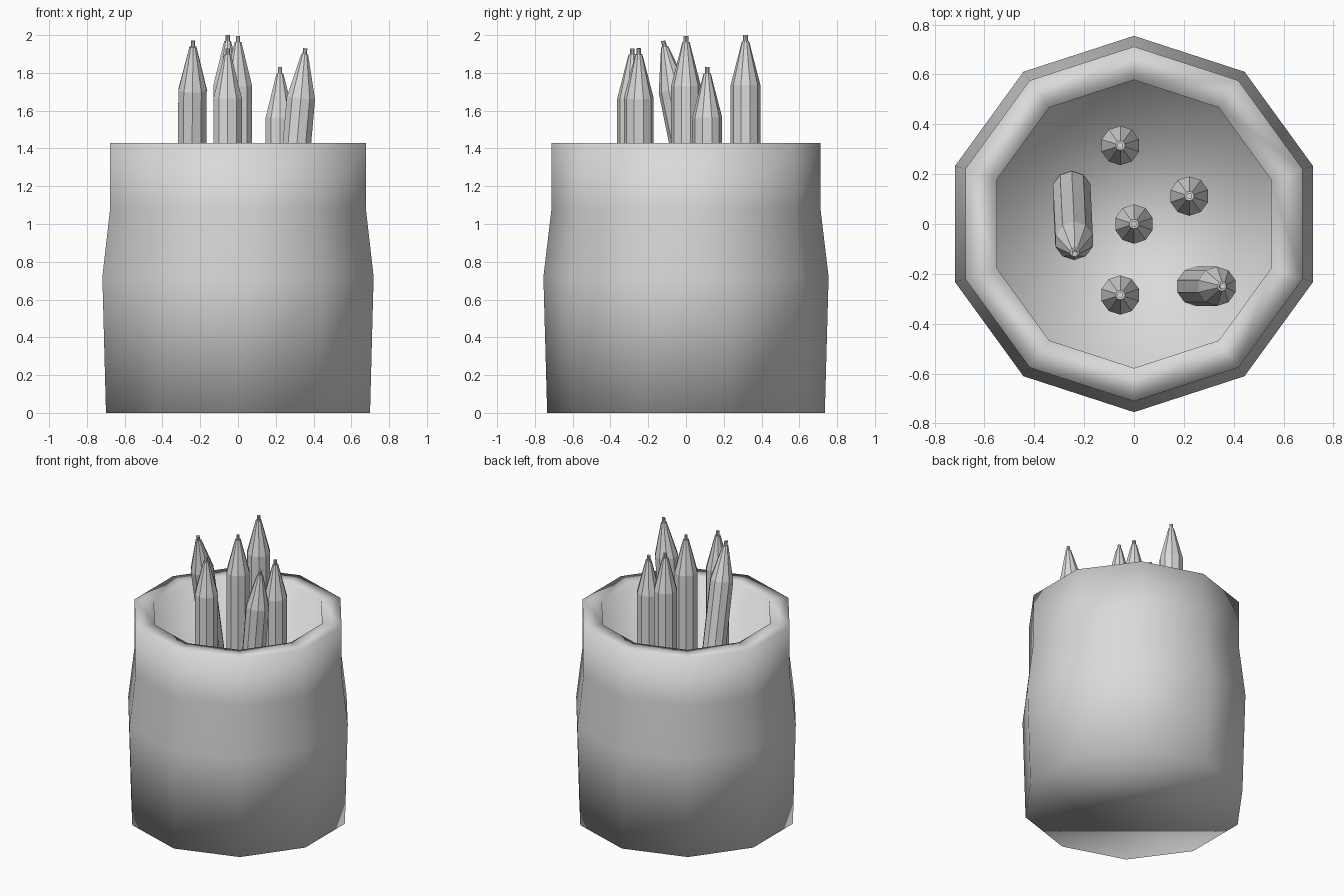
import bpy, bmesh
from math import sin, cos, tau
from mathutils import Vector

cube = bpy.data.objects.get("Cube")
if cube:
    bpy.data.objects.remove(cube)

SIDES = 10

grey = bpy.data.materials.new("plain_grey")
grey.use_nodes = True
color = (0.7, 0.7, 0.7, 1)
grey.diffuse_color = color
grey.node_tree.nodes["Principled BSDF"].inputs["Base Color"].default_value = color


def lathe(name, profile, smooth):
    """Turn a (radius, height) profile into a capped ten-sided solid."""
    bm = bmesh.new()
    rings = []
    for r, z in profile:
        angles = [tau * (0.25 + i / SIDES) for i in range(SIDES)]
        rings.append([bm.verts.new((r * cos(a), r * sin(a), z)) for a in angles])
    for low, high in zip(rings, rings[1:]):
        for i in range(SIDES):
            j = (i + 1) % SIDES
            bm.faces.new((low[i], low[j], high[j], high[i]))
    bm.faces.new(rings[0][::-1])
    bm.faces.new(rings[-1])
    for face in bm.faces:
        face.smooth = smooth
    mesh = bpy.data.meshes.new(name)
    bm.to_mesh(mesh)
    bm.free()
    mesh.materials.append(grey)
    obj = bpy.data.objects.new(name, mesh)
    bpy.context.collection.objects.link(obj)
    return obj


# Cup: bulging outer wall, flat rim, straight inner wall and raised floor
FLOOR = 0.72
lathe("cup", [(0.735, 0), (0.755, 0.72), (0.712, 1.08), (0.712, 1.43),
              (0.578, 1.43), (0.578, FLOOR)], True)


# Pencils: body, sharpened cone and lead, each running from foot to tip
def pencil(name, foot, tip):
    foot, tip = Vector(foot), Vector(tip)
    axis = tip - foot
    length = axis.length
    obj = lathe(name, [(0.079, 0), (0.079, length - 0.265), (0.019, length - 0.032),
                       (0.012, length - 0.032), (0.012, length)], False)
    obj.location = foot
    obj.rotation_mode = 'QUATERNION'
    obj.rotation_quaternion = Vector((0, 0, 1)).rotation_difference(axis)


upright = {"center": (0, 0, 1.995), "back": (-0.055, 0.315, 2.0),
           "front": (-0.055, -0.285, 1.93), "left": (0.222, 0.112, 1.83)}
for place, tip in upright.items():
    pencil("pencil_" + place, (tip[0], tip[1], FLOOR - 0.02), tip)

# Two pencils leaning against the others
pencil("pencil_leaning_right", (-0.25, 0.135, FLOOR), (-0.238, -0.12, 1.97))
pencil("pencil_leaning_left", (0.25, -0.25, FLOOR), (0.356, -0.25, 1.93))
